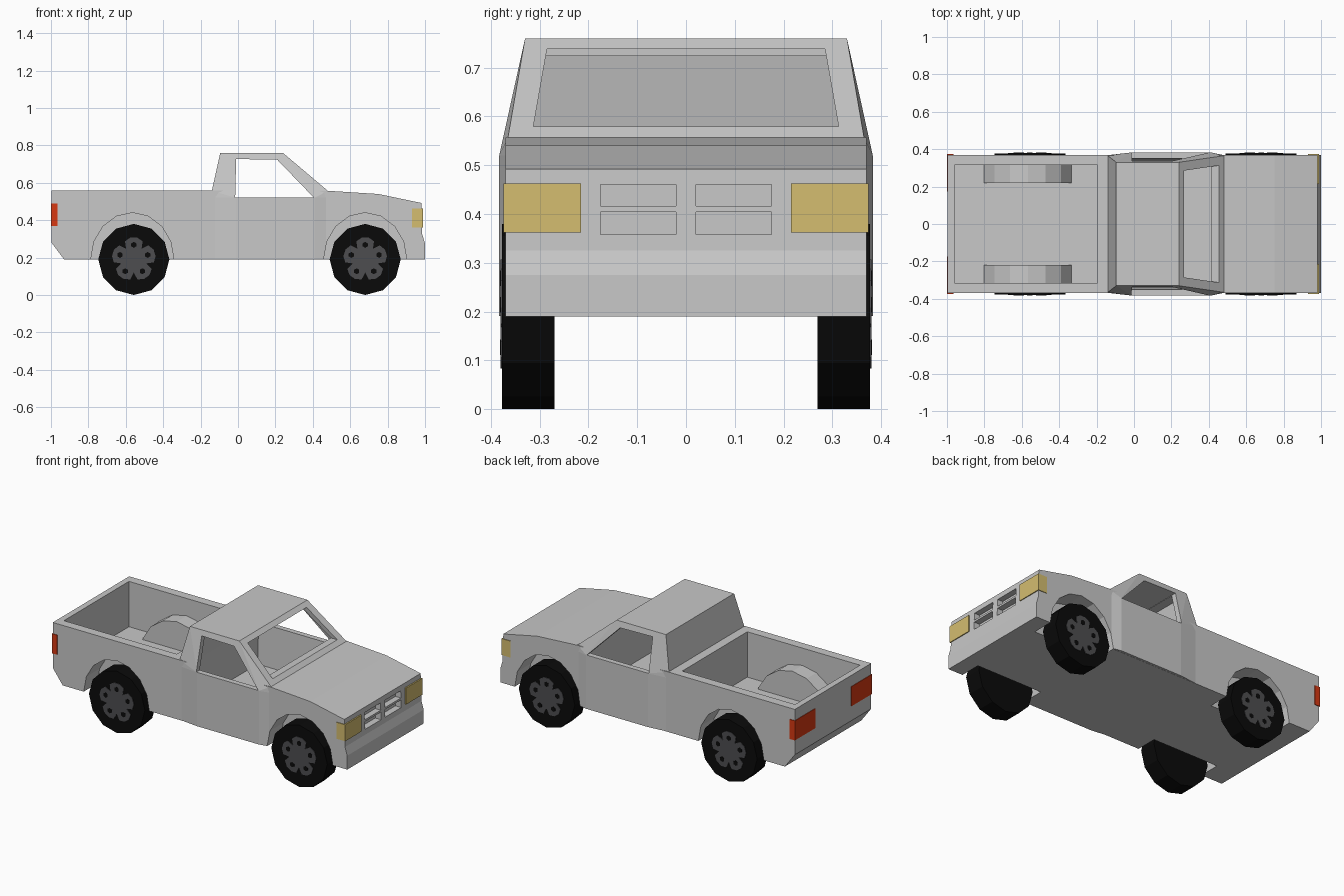
import bpy, bmesh, math
from mathutils import Vector

if "Cube" in bpy.data.objects:
    bpy.data.objects.remove(bpy.data.objects["Cube"])


def material(name, rgb):
    m = bpy.data.materials.new(name)
    m.diffuse_color = (*rgb, 1)
    m.use_nodes = True
    m.node_tree.nodes["Principled BSDF"].inputs["Base Color"].default_value = m.diffuse_color
    return m


PAINT = material("grey paint", (0.58, 0.58, 0.58))
RUBBER = material("black rubber", (0.003, 0.003, 0.003))
METAL = material("dark grey rim", (0.075, 0.075, 0.08))
AMBER = material("pale yellow lamp", (0.66, 0.51, 0.16))
RED = material("red lamp", (0.68, 0.04, 0.006))


def finish(name, bm, mat):
    bmesh.ops.recalc_face_normals(bm, faces=bm.faces[:])
    me = bpy.data.meshes.new(name)
    bm.to_mesh(me)
    bm.free()
    me.materials.append(mat)
    ob = bpy.data.objects.new(name, me)
    bpy.context.scene.collection.objects.link(ob)
    return ob


def prism(name, pts, a, b, mat=PAINT, axis="y"):
    """Extrude a 2D outline: (x, z) along y, or (y, z) along x."""
    bm = bmesh.new()

    def place(p, t):
        return (p[0], t, p[1]) if axis == "y" else (t, p[0], p[1])
    lo = [bm.verts.new(place(p, a)) for p in pts]
    hi = [bm.verts.new(place(p, b)) for p in pts]
    bm.faces.new(lo)
    bm.faces.new(hi[::-1])
    n = len(pts)
    for i in range(n):
        bm.faces.new((lo[i], lo[(i + 1) % n], hi[(i + 1) % n], hi[i]))
    return finish(name, bm, mat)


def box(name, x, y, z, mat=PAINT):
    return prism(name, [(x[0], z[0]), (x[1], z[0]), (x[1], z[1]), (x[0], z[1])],
                 min(y), max(y), mat)


def hull(name, pts):
    """Convex solid from points mirrored in y."""
    bm = bmesh.new()
    for x, y, z in pts:
        bm.verts.new((x, y, z))
        bm.verts.new((x, -y, z))
    bmesh.ops.convex_hull(bm, input=bm.verts[:])
    bmesh.ops.dissolve_limit(bm, angle_limit=0.01, verts=bm.verts[:], edges=bm.edges[:])
    return finish(name, bm, PAINT)


def combine(target, tool, op):
    mod = target.modifiers.new(op, "BOOLEAN")
    mod.operation, mod.solver, mod.object = op, "EXACT", tool
    bpy.context.view_layer.objects.active = target
    bpy.ops.object.modifier_apply(modifier=mod.name)
    bpy.data.objects.remove(tool)


def arch(cx, w, h, z0):
    return [(cx + w * math.cos(math.pi * i / 8), 0.19 + h * math.sin(math.pi * i / 8))
            for i in range(9)] + [(cx - w, z0), (cx + w, z0)]


# Main body side profile
body = prism("truck_body", [(-0.997, 0.28), (-0.93, 0.19), (1, 0.19), (1, 0.275),
                            (0.985, 0.325), (0.98, 0.492), (0.75, 0.54), (0.48, 0.557),
                            (-0.14, 0.558), (-0.997, 0.558)], -0.37, 0.37)

# Cab with bulging doors and tapered roof
cab = hull("cab", [(x, y, z) for z in (0.191, 0.52)
                   for x, y in ((-0.14, 0.368), (-0.01, 0.383), (0.41, 0.383), (0.48, 0.368))]
           + [(-0.14, 0.365, 0.557), (0.48, 0.365, 0.557),
              (-0.095, 0.33, 0.76), (0.24, 0.33, 0.76)])
combine(body, cab, "UNION")

# Cargo bed and cab interior
combine(body, box("bed_cut", (-0.96, -0.195), (-0.315, 0.315), (0.28, 0.8)), "DIFFERENCE")
inside = hull("cab_cut", [(-0.105, 0.34, 0.27), (0.44, 0.34, 0.27), (-0.105, 0.35, 0.52),
                          (0.44, 0.35, 0.52), (0.44, 0.335, 0.555),
                          (-0.065, 0.305, 0.725), (0.235, 0.305, 0.725)])
combine(body, inside, "DIFFERENCE")

# Window openings
combine(body, prism("side_window_cut", [(-0.015, 0.521), (0.405, 0.521), (0.21, 0.723),
                                        (-0.01, 0.727)], -0.6, 0.6), "DIFFERENCE")
combine(body, prism("windscreen_cut", [(-0.313, 0.579), (0.313, 0.579), (0.285, 0.738),
                                       (-0.285, 0.738)], 0.236, 0.6, axis="x"), "DIFFERENCE")

for s in (1, -1):
    # Wheel humps in the bed, then the wheel wells
    y = sorted((0.22 * s, 0.345 * s))
    combine(body, prism("hump", arch(-0.568, 0.25, 0.262, 0.185 + 0.02)[:9], *y), "UNION")
    y = sorted((0.24 * s, 0.5 * s))
    for cx in (-0.565, 0.68):
        combine(body, prism("well_cut", arch(cx, 0.222, 0.25, 0.1), *y), "DIFFERENCE")
    # Grille slots
    for z in ((0.358, 0.404), (0.416, 0.46)):
        combine(body, box("slot_cut", (0.945, 1.1), (0.02 * s, 0.175 * s), z), "DIFFERENCE")


def ring(cx, cz, r, n, start=math.pi / 2):
    return [(cx + r * math.cos(start + math.tau * i / n),
             cz + r * math.sin(start + math.tau * i / n)) for i in range(n)]


def star(cx, cz):
    pts = []
    for k in range(5):
        for deg, r in ((-26, 0.108), (-9, 0.118), (9, 0.118), (26, 0.108), (36, 0.07)):
            t = math.radians(90 + 72 * k + deg)
            pts.append((cx + r * math.cos(t), cz + r * math.sin(t)))
    return pts


for s, side in ((-1, "right"), (1, "left")):
    # Wheels: tyre, lobed rim plate and dark holes
    for cx, end in ((-0.557, "rear"), (0.68, "front")):
        tag = f"{end}_{side}"
        prism("tyre_" + tag, ring(cx, 0.19, 0.19, 12), *sorted((0.27 * s, 0.377 * s)), RUBBER)
        prism("rim_" + tag, star(cx, 0.19), *sorted((0.374 * s, 0.380 * s)), METAL)
        for i, (hx, hz) in enumerate(ring(cx, 0.19, 0.078, 5)):
            prism(f"rim_hole_{tag}_{i}", ring(hx, hz, 0.016, 6),
                  *sorted((0.378 * s, 0.3815 * s)), RUBBER)
    # Wrap-around lamps
    box("headlamp_" + side, (0.93, 0.989), (0.215 * s, 0.374 * s), (0.362, 0.463), AMBER)
    box("tail_lamp_" + side, (-1.0, -0.965), (0.175 * s, 0.374 * s), (0.37, 0.49), RED)
